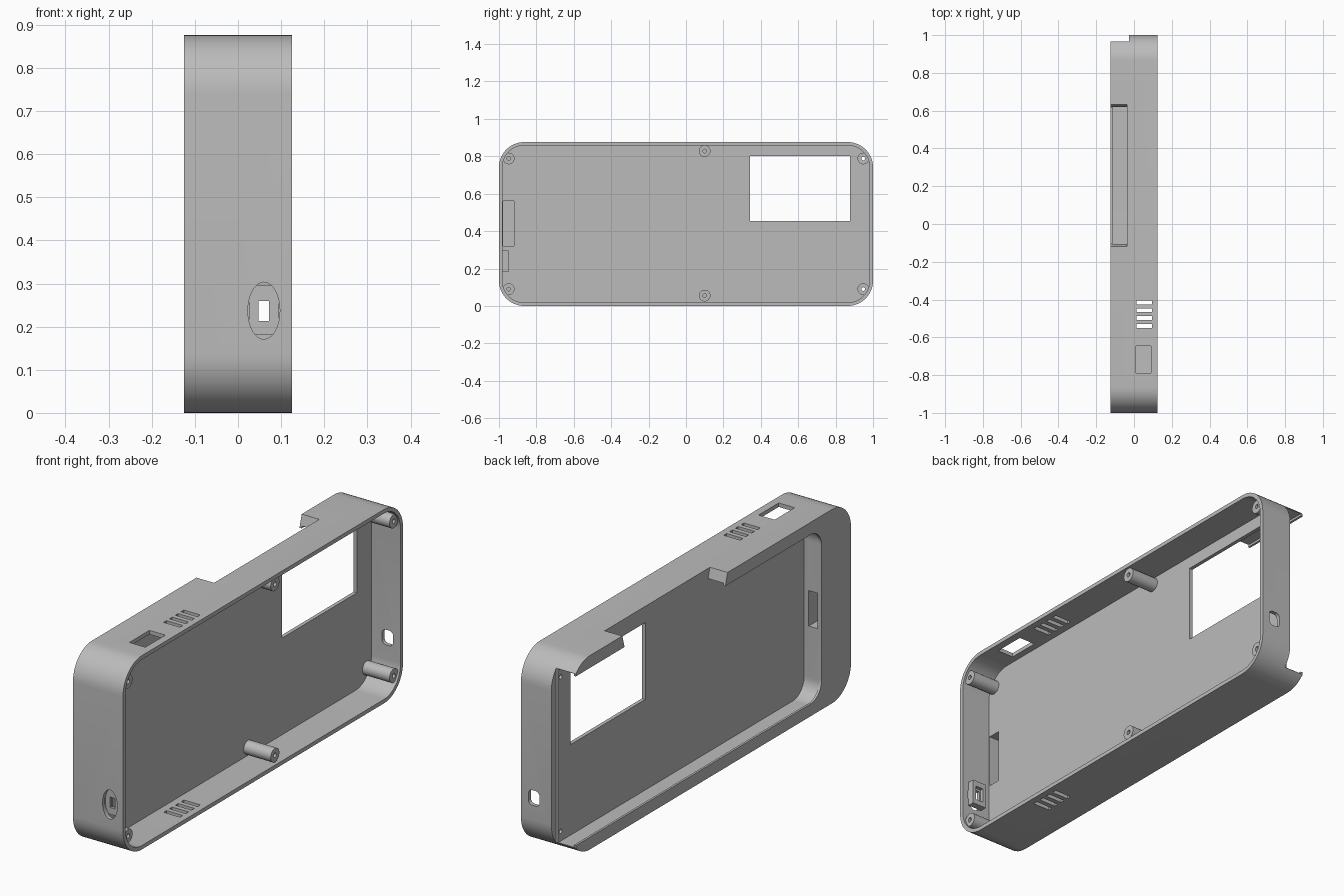
import bpy, bmesh
from math import sin, cos, pi

cube = bpy.data.objects.get("Cube")
if cube:
    bpy.data.objects.remove(cube, do_unlink=True)

grey = bpy.data.materials.new("plain grey")
grey.use_nodes = True
colour = (0.5, 0.5, 0.5, 1)
grey.diffuse_color = colour
grey.node_tree.nodes["Principled BSDF"].inputs["Base Color"].default_value = colour


def prism(name, outline, lo, hi, axis="x"):
    """Extrude a closed outline: (y, z) along x, or (x, z) along y."""
    def place(p, d):
        return (d, p[0], p[1]) if axis == "x" else (p[0], d, p[1])
    bm = bmesh.new()
    a = [bm.verts.new(place(p, lo)) for p in outline]
    b = [bm.verts.new(place(p, hi)) for p in outline]
    bm.faces.new(a)
    bm.faces.new(b)
    for i in range(len(a)):
        j = (i + 1) % len(a)
        bm.faces.new((a[i], a[j], b[j], b[i]))
    bmesh.ops.recalc_face_normals(bm, faces=bm.faces)
    mesh = bpy.data.meshes.new(name)
    bm.to_mesh(mesh)
    bm.free()
    mesh.materials.append(grey)
    ob = bpy.data.objects.new(name, mesh)
    bpy.context.collection.objects.link(ob)
    return ob


def rounded(u0, u1, v0, v1, r, steps=12):
    pts = []
    corners = ((u1 - r, v1 - r), (u0 + r, v1 - r), (u0 + r, v0 + r), (u1 - r, v0 + r))
    for k, (u, v) in enumerate(corners):
        for i in range(steps + 1):
            t = (k + i / steps) * pi / 2
            pts.append((u + r * cos(t), v + r * sin(t)))
    return pts


def ellipse(u, v, ru, rv, n=32):
    return [(u + ru * cos(2 * pi * i / n), v + rv * sin(2 * pi * i / n)) for i in range(n)]


def box(name, x0, x1, y0, y1, z0, z1):
    return prism(name, [(y0, z0), (y1, z0), (y1, z1), (y0, z1)], x0, x1)


def combine(target, tool, operation="DIFFERENCE"):
    mod = target.modifiers.new("combine", "BOOLEAN")
    mod.operation, mod.solver, mod.object = operation, "EXACT", tool
    bpy.context.view_layer.objects.active = target
    bpy.ops.object.modifier_apply(modifier=mod.name)
    bpy.data.objects.remove(tool, do_unlink=True)


def smooth(ob):
    bpy.ops.object.select_all(action="DESELECT")
    ob.select_set(True)
    bpy.context.view_layer.objects.active = ob
    bpy.ops.object.shade_smooth_by_angle(angle=0.5)


# Outer body, open on the left side
H = 0.876
case = prism("case", rounded(-1, 1, 0, H, 0.135), -0.125, 0.125)
combine(case, prism("cavity", rounded(-0.982, 0.982, 0.018, H - 0.018, 0.117), -0.02, 0.2))

# Tray on the right side, with a thin retaining lip, open at the back end
combine(case, prism("tray", rounded(-0.79, 1.2, 0.046, H - 0.046, 0.08), -0.115, -0.037))
combine(case, prism("tray_mouth", rounded(-0.79, 1.05, 0.056, H - 0.056, 0.08), -0.2, -0.06))
combine(case, box("end_cut", -0.2, -0.027, 0.965, 1.1, -0.1, 1))

# Side notch with sloping ends, and the viewing window
combine(case, prism("notch", [(-0.085, 0.76), (0.6, 0.76), (0.64, 0.9), (-0.125, 0.9)],
                    -0.2, -0.037))
combine(case, box("window", -0.2, 0.05, 0.343, 0.878, 0.455, 0.802))

# Vents through top and bottom walls, switch opening in the top wall only
for i in range(4):
    y = -0.415 - 0.0415 * i
    combine(case, box("vent", 0.013, 0.095, y - 0.01, y + 0.01, -0.1, 1))
combine(case, box("switch_opening", 0.01, 0.09, -0.79, -0.647, 0.7, 1))

# Cable channel from the cavity to the tray
combine(case, box("cable_pocket", -0.105, 0, -0.978, -0.92, 0.32, 0.56))
combine(case, box("cable_channel", -0.105, -0.06, -0.95, -0.7, 0.36, 0.52))

# Charging port: inner block, dished recess and slot
combine(case, box("port_block", 0.025, 0.095, -0.99, -0.95, 0.182, 0.295), "UNION")
combine(case, box("port_pocket", 0.04, 0.08, -0.966, -0.9, 0.205, 0.27))
combine(case, prism("port_dish", ellipse(0.06, 0.237, 0.037, 0.066), -1.1, -0.98, "y"))
combine(case, box("port_slot", 0.047, 0.072, -1.1, -0.9, 0.213, 0.26))

# Hole in the back end
combine(case, prism("back_hole", rounded(0.032, 0.088, 0.2, 0.268, 0.02), 0.9, 1.1, "y"))

# Screw posts; those at the back end run through the floor
posts = [(y, z) for y in (-0.948, 0.1, 0.948)
         for z in ((0.055, H - 0.048) if y == 0.1 else (0.09, H - 0.088))]
for y, z in posts:
    if y > 0.5:
        combine(case, prism("screw_hole", ellipse(y, z, 0.01, 0.01, 16), -0.06, 0.05))
    post = prism("screw_post", ellipse(y, z, 0.031, 0.031), -0.021, 0.115)
    combine(post, prism("post_hole", ellipse(y, z, 0.01, 0.01, 16), -0.1, 0.2))
    smooth(post)
smooth(case)
